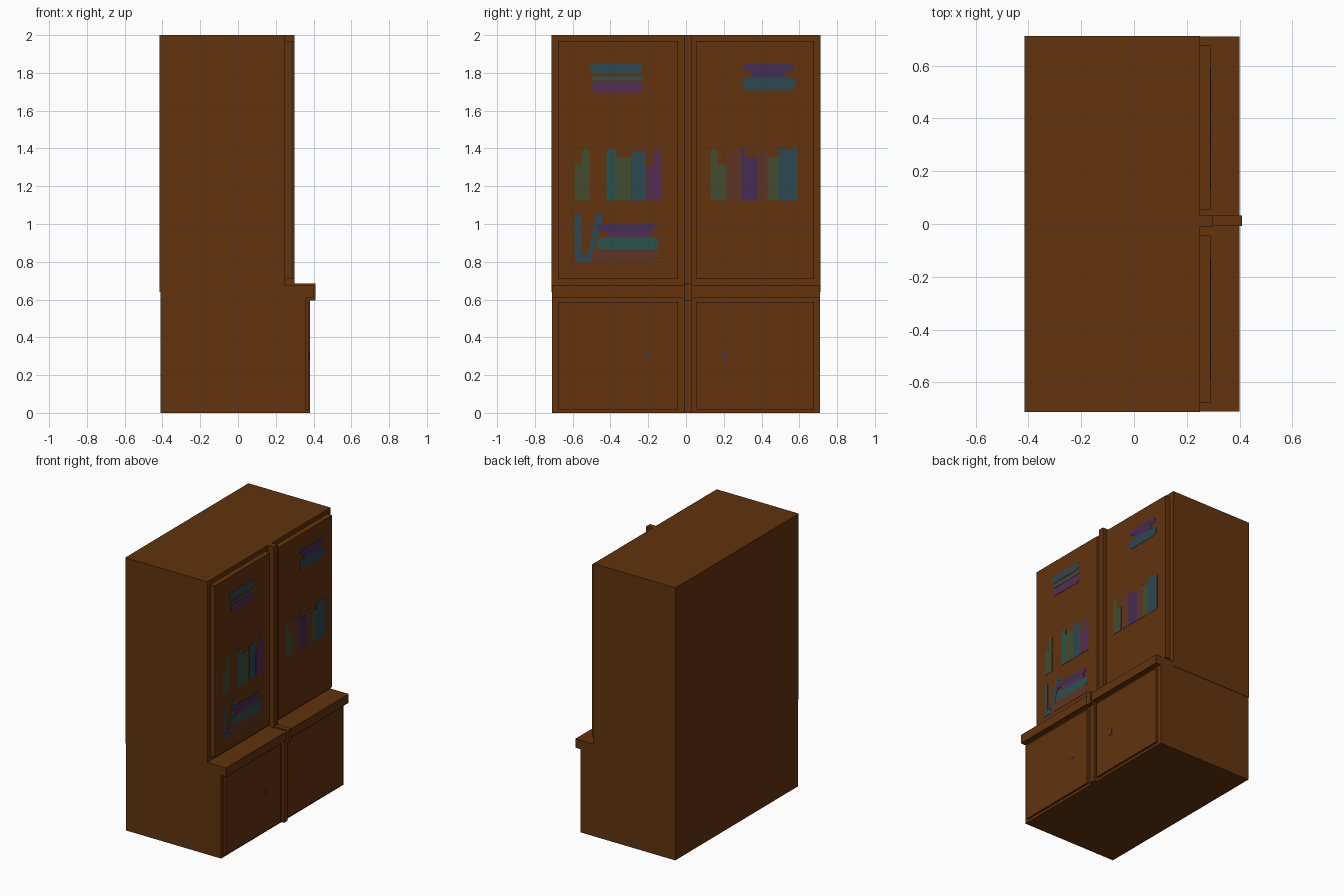
import bpy, bmesh

if "Cube" in bpy.data.objects:
    bpy.data.objects.remove(bpy.data.objects["Cube"])


def material(name, rgb):
    m = bpy.data.materials.new(name)
    lin = [c / 255 / 12.92 if c <= 10 else ((c / 255 + 0.055) / 1.055) ** 2.4 for c in rgb]
    m.diffuse_color = (*lin, 1)
    m.use_nodes = True
    m.node_tree.nodes["Principled BSDF"].inputs["Base Color"].default_value = m.diffuse_color
    return m


WOOD = material("brown_wood", (98, 51, 13))
BLUE = material("book_blue", (45, 72, 82))
TEAL = material("book_teal", (42, 82, 78))
PURPLE = material("book_purple", (84, 45, 84))
VIOLET = material("book_violet", (68, 45, 84))
GREEN = material("book_green", (66, 76, 46))
RUST = material("book_rust", (95, 52, 36))
KNOB = material("knob_grey_brown", (84, 54, 50))


def prism(name, outline, x0, x1, mat):
    """Extrude a (y, z) outline along x."""
    bm = bmesh.new()
    base = bm.faces.new([bm.verts.new((x0, y, z)) for y, z in outline])
    ext = bmesh.ops.extrude_face_region(bm, geom=[base])
    for v in ext["geom"]:
        if isinstance(v, bmesh.types.BMVert):
            v.co.x = x1
    bmesh.ops.recalc_face_normals(bm, faces=bm.faces)
    me = bpy.data.meshes.new(name)
    bm.to_mesh(me)
    bm.free()
    me.materials.append(mat)
    ob = bpy.data.objects.new(name, me)
    bpy.context.collection.objects.link(ob)
    return ob


def box(name, x0, x1, y0, y1, z0, z1, mat=WOOD):
    return prism(name, [(y0, z0), (y1, z0), (y1, z1), (y0, z1)], x0, x1, mat)


# Carcass: lower cabinet, ledge, and upper cabinet
box("lower_cabinet", -0.41, 0.36, -0.71, 0.71, 0, 0.62)
box("ledge", -0.41, 0.40, -0.71, 0.71, 0.61, 0.675)
box("upper_cabinet", -0.415, 0.25, -0.713, 0.713, 0.64, 2.0)

# Centre post with a wider block over the ledge
box("upper_post", 0.24, 0.30, -0.01, 0.032, 0.67, 2.0)
box("lower_post", 0.35, 0.38, -0.01, 0.032, 0, 0.60)
box("ledge_block", 0.30, 0.41, -0.008, 0.032, 0.595, 0.685)

# Doors
for side, y0, y1 in (("left", -0.678, -0.043), ("right", 0.053, 0.677)):
    box(side + "_upper_door", 0.24, 0.29, y0, y1, 0.71, 1.968)
    box(side + "_lower_door", 0.35, 0.376, y0, y1, 0.018, 0.588)

# Painted knobs
for side, y in (("left", -0.2), ("right", 0.2)):
    box(side + "_knob", 0.376, 0.378, y - 0.016, y + 0.016, 0.28, 0.325, KNOB)


def book(name, y0, y1, z0, z1, mat, c=0.008, round_bottom=False):
    """Thin plate on the upper door with clipped corners."""
    b = c if round_bottom else 0.001
    prism(name, [(y0 + b, z0), (y1 - b, z0), (y1, z0 + b), (y1, z1 - c),
                 (y1 - c, z1), (y0 + c, z1), (y0, z1 - c), (y0, z0 + b)],
          0.289, 0.292, mat)


# Lying books
lying = [
    (-0.51, -0.23, 1.80, 1.85, BLUE), (-0.50, -0.225, 1.76, 1.782, TEAL),
    (-0.50, -0.23, 1.697, 1.757, PURPLE),
    (0.30, 0.574, 1.81, 1.85, VIOLET), (0.34, 0.53, 1.775, 1.81, VIOLET),
    (0.30, 0.58, 1.708, 1.775, BLUE),
    (-0.473, -0.16, 0.96, 1.003, VIOLET), (-0.42, -0.18, 0.93, 0.96, PURPLE),
    (-0.468, -0.145, 0.867, 0.93, TEAL), (-0.50, -0.145, 0.80, 0.867, RUST),
]
for i, (y0, y1, z0, z1, mat) in enumerate(lying):
    book("lying_book_%d" % i, y0, y1, z0, z1, mat, min(0.015, (z1 - z0) * 0.4), True)

# Standing books (shared shelf height)
standing = [
    (-0.59, -0.55, 1.315, GREEN), (-0.55, -0.51, 1.395, GREEN),
    (-0.42, -0.368, 1.395, TEAL), (-0.368, -0.292, 1.355, GREEN),
    (-0.285, -0.213, 1.385, BLUE), (-0.21, -0.172, 1.31, PURPLE),
    (-0.172, -0.13, 1.39, PURPLE),
    (0.13, 0.168, 1.395, GREEN), (0.168, 0.214, 1.315, GREEN),
    (0.22, 0.29, 1.385, RUST), (0.29, 0.315, 1.405, VIOLET),
    (0.315, 0.378, 1.355, VIOLET), (0.378, 0.436, 1.385, RUST),
    (0.436, 0.49, 1.355, GREEN), (0.49, 0.59, 1.40, BLUE),
]
for i, (y0, y1, z1, mat) in enumerate(standing):
    book("standing_book_%d" % i, y0, y1, 1.125, z1, mat)

# Bottom shelf: upright book with another leaning beside it
book("upright_book", -0.59, -0.557, 0.80, 1.053, BLUE)
book("book_foot", -0.557, -0.527, 0.80, 0.84, BLUE, 0.001)
prism("leaning_book", [(-0.53, 0.80), (-0.505, 0.80), (-0.44, 1.03),
                       (-0.45, 1.055), (-0.475, 1.055)], 0.289, 0.2915, BLUE)
